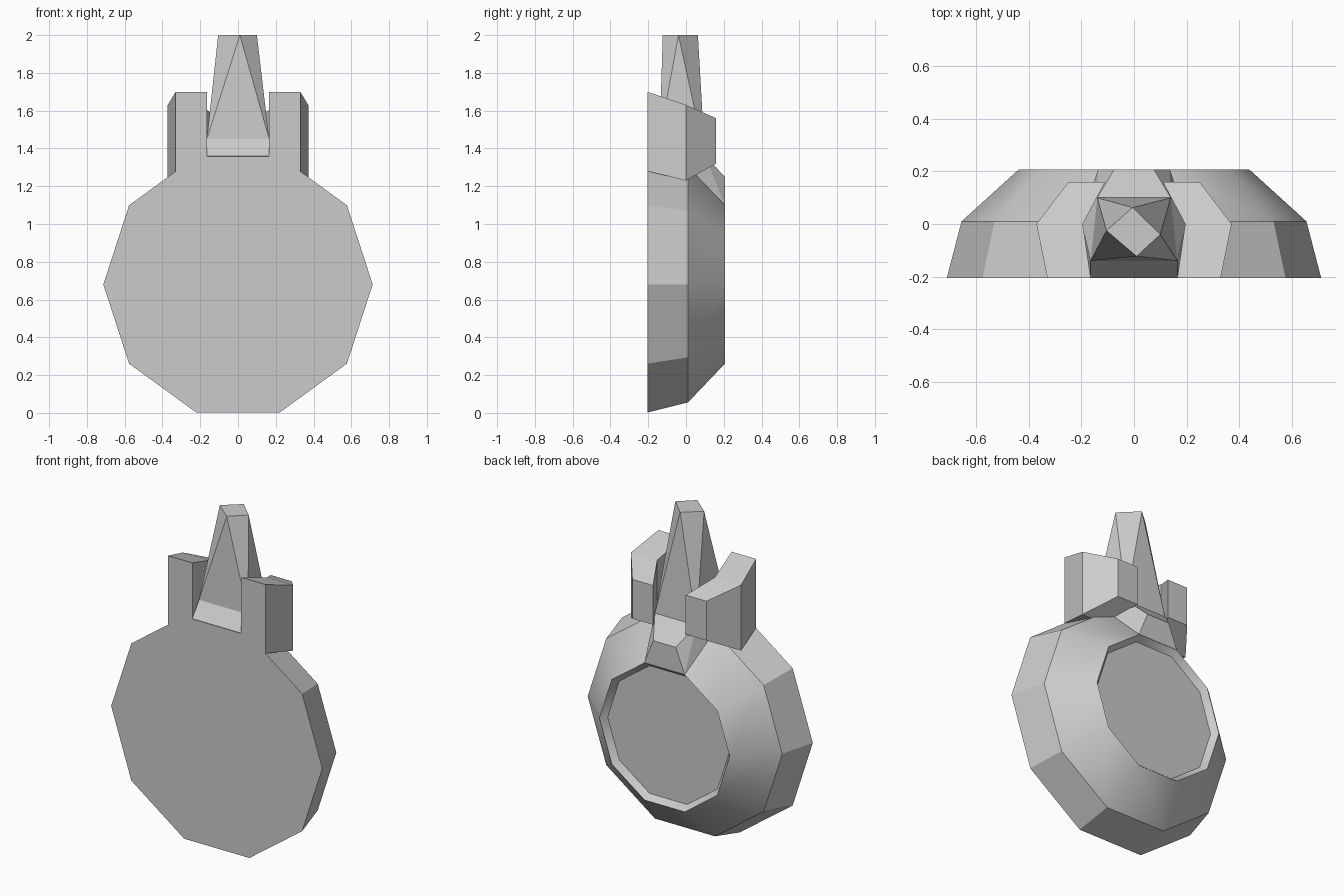
import bpy
import bmesh
from math import cos, sin, tau, radians
from mathutils import Vector

cube = bpy.data.objects.get("Cube")
if cube:
    bpy.data.objects.remove(cube, do_unlink=True)

GREY = (0.6, 0.6, 0.6, 1.0)
grey = bpy.data.materials.new("plain_grey")
grey.use_nodes = True
grey.diffuse_color = GREY
grey.node_tree.nodes["Principled BSDF"].inputs["Base Color"].default_value = GREY


def finish(name, bm):
    bmesh.ops.recalc_face_normals(bm, faces=bm.faces[:])
    mesh = bpy.data.meshes.new(name)
    bm.to_mesh(mesh)
    bm.free()
    mesh.materials.append(grey)
    obj = bpy.data.objects.new(name, mesh)
    bpy.context.collection.objects.link(obj)
    return obj


def loft(name, rings):
    """Skin closed rings of equal length and cap both ends."""
    bm = bmesh.new()
    loops = [[bm.verts.new(p) for p in ring] for ring in rings]
    n = len(loops[0])
    for a, b in zip(loops, loops[1:]):
        for i in range(n):
            j = (i + 1) % n
            bm.faces.new((a[i], a[j], b[j], b[i]))
    bm.faces.new(loops[0])
    bm.faces.new(loops[-1])
    return finish(name, bm)


def hull(name, points):
    bm = bmesh.new()
    for p in points:
        bm.verts.new(p)
    result = bmesh.ops.convex_hull(bm, input=bm.verts[:])
    inner = {v for v in result["geom_interior"] if isinstance(v, bmesh.types.BMVert)}
    bmesh.ops.delete(bm, geom=list(inner), context="VERTS")
    bmesh.ops.dissolve_limit(bm, angle_limit=radians(1), verts=bm.verts[:], edges=bm.edges[:])
    return finish(name, bm)


def both_sides(points):
    return [Vector((s * x, y, z)) for x, y, z in points for s in (1, -1)]


# Ten-sided body: flat front, tapered rim, sloping back with a shallow recess
SIDES, MID = 10, 0.68
profile = [(0.713, -0.205), (0.657, 0.01), (0.44, 0.207), (0.41, 0.17)]
body = loft("body", [
    [(r * cos(tau * i / SIDES), y, MID + r * sin(tau * i / SIDES)) for i in range(SIDES)]
    for r, y in profile])
bpy.ops.object.select_all(action="DESELECT")
body.select_set(True)
bpy.context.view_layer.objects.active = body
bpy.ops.object.shade_smooth_by_angle(angle=radians(30))

# Neck that joins the body to the spike
base = [(0.165, -0.14, 1.45), (0.14, 0.1, 1.36)]
hull("neck", both_sides(base + [
    (0.165, -0.205, 1.36), (0.2, 0.01, 1.3),
    (0.076, 0.207, 1.25), (0.136, 0.207, 1.1)]))

# Twisted spike: square top turned against its base
top = [(-0.105, -0.025, 2), (0.01, -0.123, 2), (0.1, -0.04, 2), (-0.005, 0.063, 2)]
hull("spike", both_sides(base) + top)

# Bent guard blocks on either side: outer x, inner x, y, bottom, top
stations = [(0.33, 0.165, -0.205, 1.28, 1.70),
            (0.372, 0.195, 0.0, 1.23, 1.63),
            (0.25, 0.11, 0.16, 1.32, 1.56)]
for name, s in (("left_guard", 1), ("right_guard", -1)):
    loft(name, [[(s * outer, y, low), (s * outer, y, high),
                 (s * inner, y, high), (s * inner, y, low)]
                for outer, inner, y, low, high in stations])
